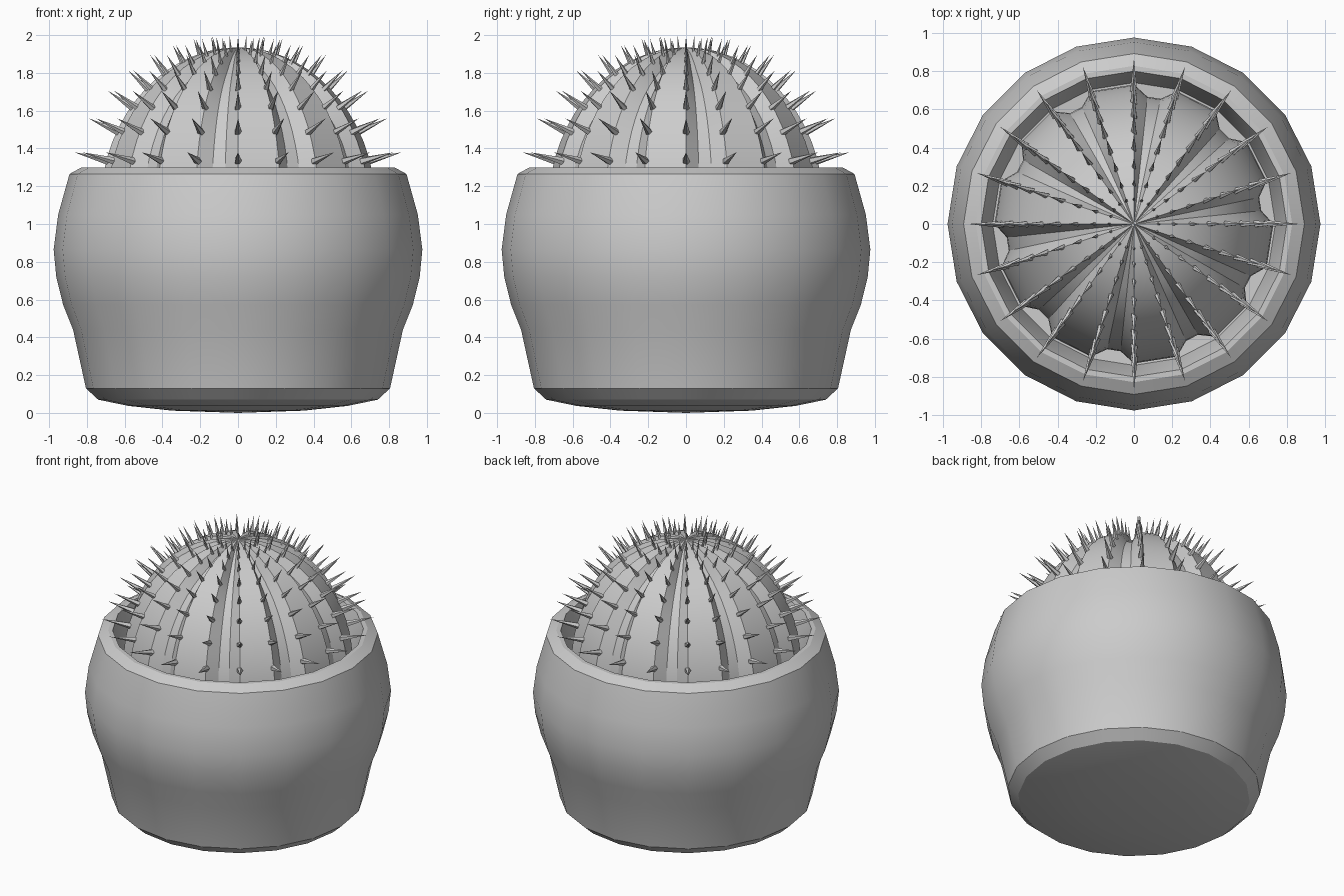
import bpy, math
from mathutils import Vector

if "Cube" in bpy.data.objects:
    bpy.data.objects.remove(bpy.data.objects["Cube"])

SIDES = 20
A, C, ZC = 0.73, 0.85, 1.085      # cactus ellipsoid: radius, half height, centre height


def make_object(name, verts, faces, angle=30):
    me = bpy.data.meshes.new(name)
    me.from_pydata(verts, [], faces)
    ob = bpy.data.objects.new(name, me)
    bpy.context.collection.objects.link(ob)
    bpy.ops.object.select_all(action='DESELECT')
    ob.select_set(True)
    bpy.context.view_layer.objects.active = ob
    bpy.ops.object.shade_smooth_by_angle(angle=math.radians(angle))
    return ob


def skin(rings, first, last):
    """Bridge equal rings, closing both ends with a fan to a single point."""
    n = len(rings[0])
    verts = [v for r in rings for v in r] + [first, last]
    a, b = len(verts) - 2, len(verts) - 1
    top = (len(rings) - 1) * n
    faces = []
    for j in range(n):
        k = (j + 1) % n
        faces.append((a, k, j))
        faces.append((b, top + j, top + k))
        for i in range(len(rings) - 1):
            faces.append((i * n + j, i * n + k, (i + 1) * n + k, (i + 1) * n + j))
    return verts, faces


def polar(r, ang, z):
    return (r * math.cos(ang), r * math.sin(ang), z)


# Pot: domed underside, bulging wall, bevelled rim, sloped inside wall and soil floor
profile = [(0.35, 0.012), (0.58, 0.037), (0.74, 0.07), (0.805, 0.13), (0.873, 0.44),
           (0.926, 0.573), (0.962, 0.72), (0.976, 0.865), (0.952, 1.05), (0.892, 1.265),
           (0.828, 1.30), (0.80, 1.30), (0.775, 1.22), (0.74, 1.05), (0.60, 1.04)]
rings = [[polar(r, 2 * math.pi * j / SIDES, z) for j in range(SIDES)] for r, z in profile]
make_object("pot", *skin(rings, (0, 0, 0), (0, 0, 1.04)), angle=25)


# Cactus: ribbed dome, every second panel sunk into a groove
def dome(phi, ang, depth=0.0):
    r, z = A * math.sin(phi), ZC + C * math.cos(phi)
    n = Vector((math.sin(phi) / A, math.cos(phi) / C)).normalized()
    d = depth * min(1, r / 0.3)
    return polar(r - d * n.x, ang, z - d * n.y)


section = []
for k in range(SIDES // 2):
    section += [(36 * k, 0), (36 * k + 6, 0.06), (36 * k + 12, 0.06), (36 * k + 18, 0)]
STEPS = 16
rings = [[dome(math.radians(95 * i / STEPS), math.radians(a), d) for a, d in section]
         for i in range(STEPS, 0, -1)]
make_object("cactus_body", *skin(rings, (0, 0, ZC - 0.08), (0, 0, ZC + C)))

# Spines: thin cones along every rib, shorter toward the crown
verts, faces = [], []
rows = [(1.335, 0.175), (1.49, 0.165), (1.62, 0.15), (1.72, 0.135),
        (1.80, 0.12), (1.86, 0.10), (1.90, 0.085), (1.922, 0.072)]
for k in range(SIDES):
    ang = 2 * math.pi * k / SIDES
    for z, length in rows:
        phi = math.acos((z - ZC) / C)
        p = Vector(dome(phi, ang))
        n = Vector(polar(math.sin(phi) / A, ang, math.cos(phi) / C)).normalized()
        side = Vector((-math.sin(ang), math.cos(ang), 0))
        up = n.cross(side)
        w = 0.12 * length
        s = len(verts)
        for q in range(5):
            t = 2 * math.pi * q / 5
            verts.append(p - n * 0.012 + side * w * math.cos(t) + up * w * math.sin(t))
        verts.append(p + n * length)
        faces += [(s + q, s + (q + 1) % 5, s + 5) for q in range(5)]
        faces.append((s + 4, s + 3, s + 2, s + 1, s))
make_object("spines", verts, faces)
